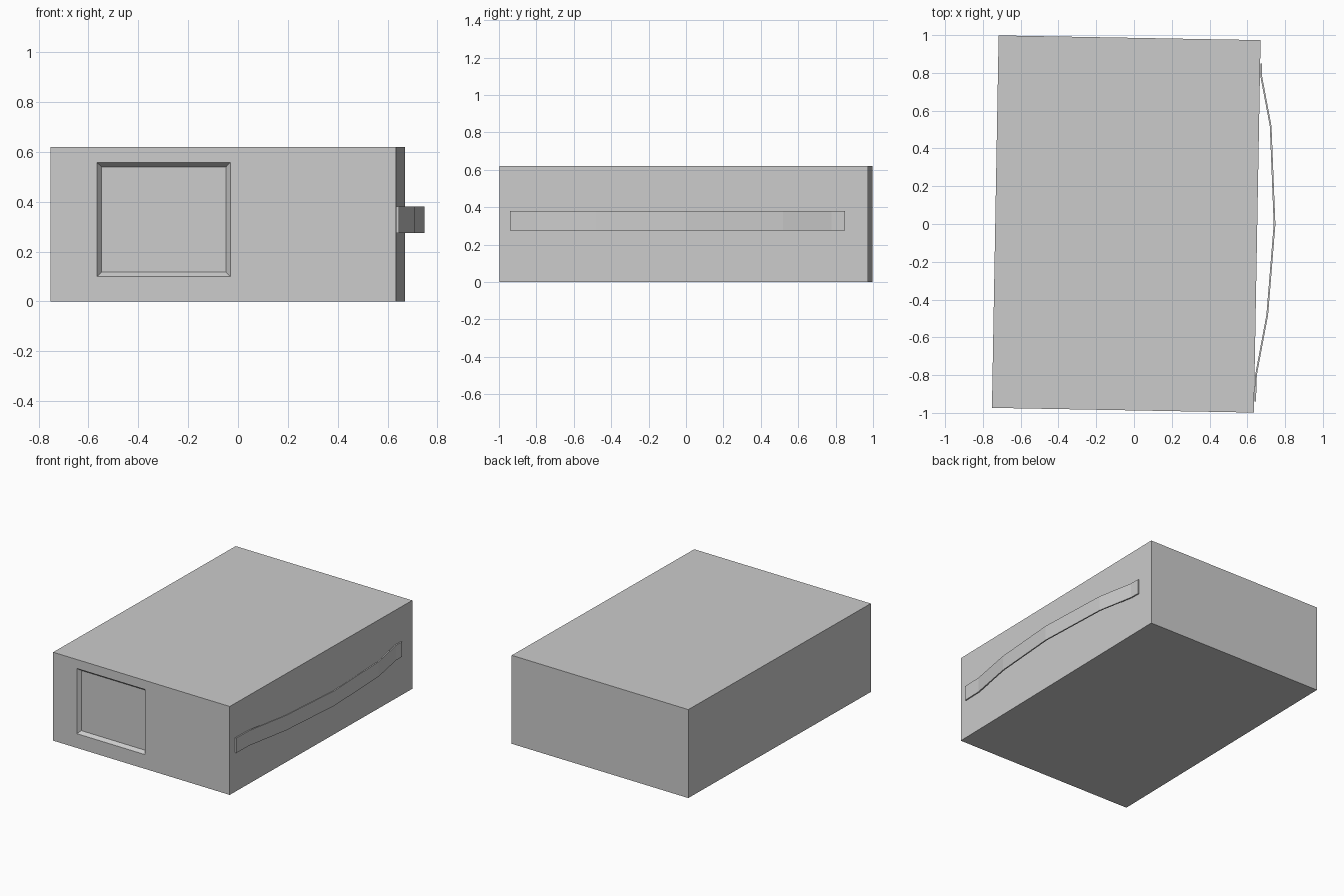
import bpy, bmesh, math
from mathutils import Matrix

if "Cube" in bpy.data.objects:
    bpy.data.objects.remove(bpy.data.objects["Cube"], do_unlink=True)

WIDTH, LENGTH, HEIGHT = 1.387, 1.972, 0.62
PLACE = Matrix.Translation((-0.041, 0, 0)) @ Matrix.Rotation(math.radians(-1.03), 4, "Z")

grey = bpy.data.materials.new("light grey")
grey.use_nodes = True
colour = (0.6, 0.6, 0.6, 1)
grey.diffuse_color = colour
grey.node_tree.nodes["Principled BSDF"].inputs["Base Color"].default_value = colour


def add_object(name, bm):
    bmesh.ops.recalc_face_normals(bm, faces=bm.faces)
    mesh = bpy.data.meshes.new(name)
    bm.to_mesh(mesh)
    bm.free()
    mesh.materials.append(grey)
    obj = bpy.data.objects.new(name, mesh)
    obj.matrix_world = PLACE
    bpy.context.collection.objects.link(obj)
    return obj


# Case body, with a sloped-edge square recess in the front
bm = bmesh.new()
bmesh.ops.create_cube(bm, size=1)
bmesh.ops.scale(bm, vec=(WIDTH, LENGTH, HEIGHT), verts=bm.verts)
bmesh.ops.translate(bm, vec=(0, 0, HEIGHT / 2), verts=bm.verts)
front = min(bm.faces, key=lambda f: f.calc_center_median().y)
bmesh.ops.inset_individual(bm, faces=[front], thickness=0.05)
for v in front.verts:
    v.co.x = -0.507 if v.co.x < 0 else 0.028
    v.co.z = 0.10 if v.co.z < HEIGHT / 2 else 0.557
bmesh.ops.inset_individual(bm, faces=[front], thickness=0.025, depth=-0.023)
add_object("case_body", bm)

# Bowed strap handle on the left side: (position along side, distance from wall)
path = [(-0.928, 0.01), (-0.788, 0.012), (-0.468, 0.066), (0.012, 0.096),
        (0.532, 0.066), (0.792, 0.012), (0.862, 0.01)]
THICK, LOW, HIGH = 0.009, 0.275, 0.38
bm = bmesh.new()
rings = []
for y, gap in path:
    x = WIDTH / 2 + gap
    rings.append([bm.verts.new((px, y, pz)) for px, pz in
                  ((x, LOW), (x, HIGH), (x - THICK, HIGH), (x - THICK, LOW))])
for a, b in zip(rings, rings[1:]):
    for i in range(4):
        j = (i + 1) % 4
        bm.faces.new((a[i], a[j], b[j], b[i]))
bm.faces.new(rings[0])
bm.faces.new(rings[-1])
add_object("strap_handle", bm)
